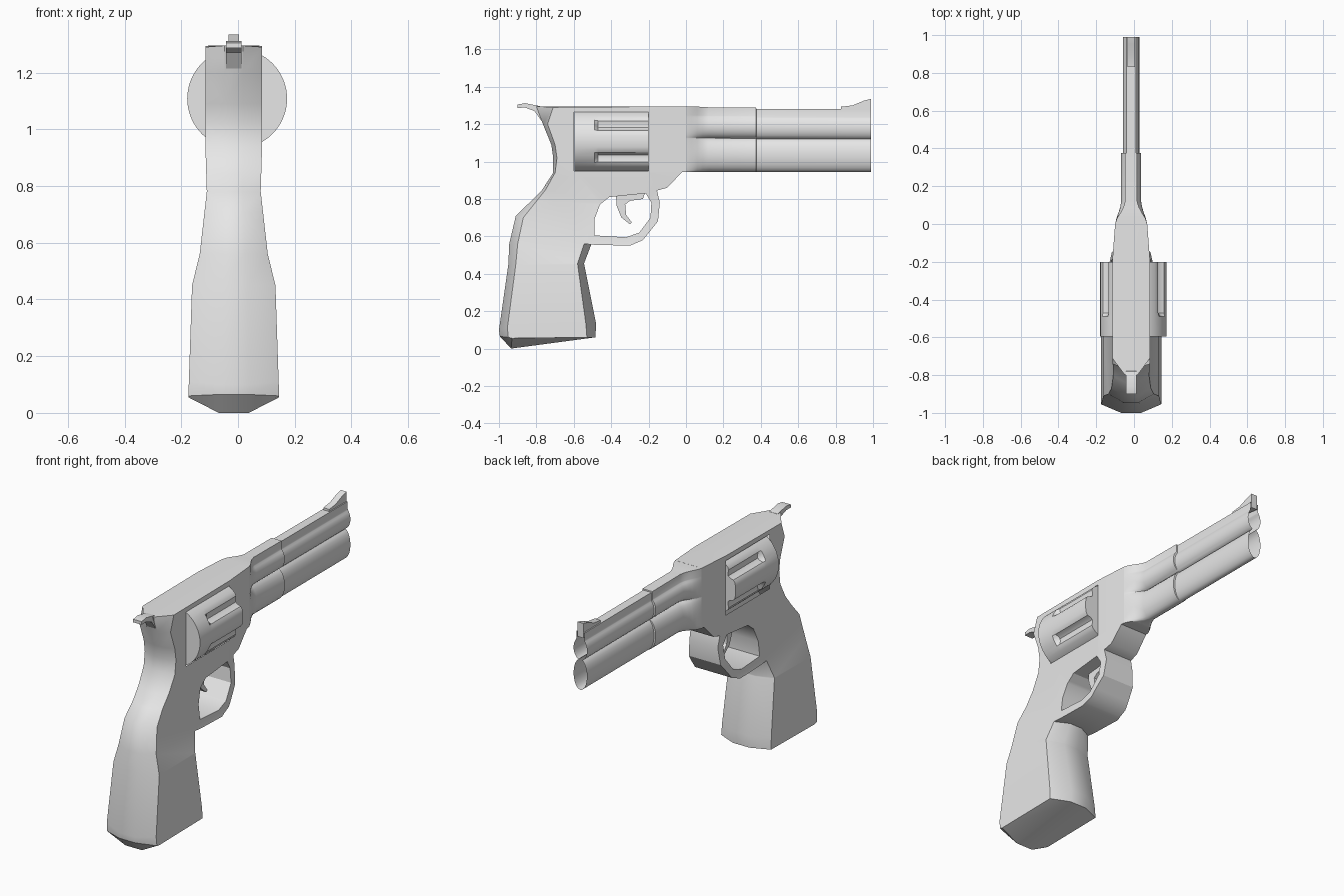
import bpy, bmesh
from math import sin, cos, radians, pi
from mathutils import Vector

cube = bpy.data.objects.get("Cube")
if cube:
    bpy.data.objects.remove(cube, do_unlink=True)

grey = bpy.data.materials.new("plain_grey")
grey.use_nodes = True
grey.diffuse_color = (0.8, 0.8, 0.8, 1)
grey.node_tree.nodes["Principled BSDF"].inputs["Base Color"].default_value = (0.8, 0.8, 0.8, 1)

CX = -0.015  # centre plane of the frame


def finish(name, bm, angle=30):
    """Turn a bmesh into a shaded object."""
    bmesh.ops.remove_doubles(bm, verts=bm.verts[:], dist=0.0001)
    bmesh.ops.recalc_face_normals(bm, faces=bm.faces[:])
    mesh = bpy.data.meshes.new(name)
    bm.to_mesh(mesh)
    bm.free()
    mesh.materials.append(grey)
    obj = bpy.data.objects.new(name, mesh)
    bpy.context.collection.objects.link(obj)
    bpy.ops.object.select_all(action='DESELECT')
    obj.select_set(True)
    bpy.context.view_layer.objects.active = obj
    bpy.ops.object.shade_smooth_by_angle(angle=radians(angle))
    return obj


def bridge(bm, a, b):
    for i in range(len(a)):
        j = (i + 1) % len(a)
        bm.faces.new((a[i], a[j], b[j], b[i]))


def loft(name, rings, caps=False):
    bm = bmesh.new()
    loops = [[bm.verts.new(p) for p in ring] for ring in rings]
    for a, b in zip(loops, loops[1:]):
        bridge(bm, a, b)
    if caps:
        bm.faces.new(loops[0])
        bm.faces.new(loops[-1])
    return finish(name, bm)


def plate(name, outline, half):
    """Side outline of (y, z) points given a thickness across x."""
    return loft(name, [[(CX + s * half, y, z) for y, z in outline] for s in (1, -1)], True)


def interp(knots, t):
    for (a, va), (b, vb) in zip(knots, knots[1:]):
        if t <= b:
            return va + (vb - va) * max(0, (t - a) / (b - a))
    return knots[-1][1]


# Frame and grip: side edge point, then offset of the rounded middle ridge
outline = [
    (0, 1.295), (-.71, 1.29, -.09, .005), (-.74, 1.2, -.025, 0), (-.70, 1.09, -.02, 0),
    (-.69, 1.02, -.02, 0), (-.70, .94, -.01, 0), (-.75, .85, -.025, -.01),
    (-.87, .70, -.04, .01), (-.90, .56, -.045, 0), (-.91, .45, -.04, 0),
    (-.955, .11, -.045, -.01), (-.95, .06, -.045, .005), (-.93, .055, -.005, -.055),
    (-.53, .06, .045, 0), (-.535, .13, .055, 0), (-.58, .455, .035, 0),
    (-.545, .56, .04, 0), (-.49, .555), (-.30, .55), (-.23, .58), (-.15, .68),
    (-.14, .78), (-.155, .845), (-.1, .86), (-.02, .945), (0, .945)]
window = [(-.6, .95), (-.2, .95), (-.2, 1.265), (-.6, 1.265)]
guard_hole = [(-.49, .605), (-.32, .595), (-.25, .62), (-.19, .70), (-.185, .78),
              (-.215, .83), (-.41, .81), (-.46, .77), (-.49, .69)]
width_by_z = [(.06, .16), (.45, .147), (.56, .12), (.78, .095), (.94, .1), (1.3, .1)]
width_by_y = [(-.2, 1), (0, .85)]

bm = bmesh.new()
sides = {}
for s in (1, -1):
    loops = [[bm.verts.new((s, p[0], p[1])) for p in pts]
             for pts in (outline, window, guard_hole)]
    edges = [bm.edges.new((lp[i - 1], lp[i])) for lp in loops for i in range(len(lp))]
    bmesh.ops.triangle_fill(bm, use_beauty=True, edges=edges, normal=(s, 0, 0))
    ridge = []
    for p in outline:
        dy, dz = p[2:] if len(p) > 2 else (0, 0)
        ridge.append(bm.verts.new((s * .33, p[0] + dy, p[1] + dz)))
    bridge(bm, loops[0], ridge)
    sides[s] = ridge, loops[2]
bridge(bm, sides[1][0], sides[-1][0])
bridge(bm, sides[1][1], sides[-1][1])
cuts = [((0, 0, z), (0, 0, 1)) for z, _ in width_by_z[1:5]] + [((0, -.2, 0), (0, 1, 0))]
for co, no in cuts:
    bmesh.ops.bisect_plane(bm, geom=bm.verts[:] + bm.edges[:] + bm.faces[:],
                           plane_co=co, plane_no=no)
for v in bm.verts:
    v.co.x = CX + v.co.x * interp(width_by_z, v.co.z) * interp(width_by_y, v.co.y)
finish("frame_and_grip", bm, 32)

# Twin barrels: stacked ovals with a top rib, blending out of the flat frame
half_profile = []
for cz, rz, start, end in ((1.035, .09, -90, 75), (1.185, .065, -75, 50)):
    for i in range(13):
        a = radians(start + (end - start) * i / 12)
        half_profile.append((cos(a), cz + rz * sin(a)))
half_profile += [(.6, 1.24), (.6, 1.285)]


def barrel_ring(y, half, flat, tall):
    pts = [((x + (1 - x) * flat) * half, .945 + (z - .945) * tall) for x, z in half_profile]
    return ([(CX + x, y, z) for x, z in pts]
            + [(CX - x, y, z) for x, z in reversed(pts)])


stations = [(0, .085, 1, 1.028), (.03, .078, .9, 1.028), (.06, .067, .6, 1.025),
            (.09, .058, .25, 1.02), (.12, .053, 0, 1.015), (.375, .053, 0, 1.01),
            (.376, .043, 0, .99), (.99, .043, 0, .985)]
loft("twin_barrels", [barrel_ring(*s) for s in stations])


# Fluted cylinder
def cylinder_ring(y, depth, radius=.176):
    pts = []
    for i in range(72):
        d = (i * 5) % 60 - 30
        r = radius - (depth * (1 - (d / 11) ** 2) if abs(d) <= 10 else 0)
        a = radians(i * 5)
        pts.append((-.003 + r * cos(a), y, 1.108 + r * sin(a)))
    return pts


loft("cylinder", [cylinder_ring(-.595, 0), cylinder_ring(-.49, 0), cylinder_ring(-.47, .028),
                  cylinder_ring(-.2, .028)], True)

# Hammer, trigger and front sight
plate("hammer", [(-.9, 1.305), (-.86, 1.312), (-.78, 1.296), (-.74, 1.25),
                 (-.76, 1.2), (-.81, 1.27), (-.86, 1.288), (-.9, 1.287)], .027)
plate("trigger", [(-.375, .825), (-.37, .76), (-.345, .70), (-.30, .665), (-.29, .675),
                  (-.32, .715), (-.325, .77), (-.30, .79), (-.23, .80), (-.22, .83)], .022)
plate("front_sight", [(.83, 1.27), (.83, 1.293), (.89, 1.3), (.95, 1.325),
                      (.99, 1.335), (.99, 1.25)], .019)
